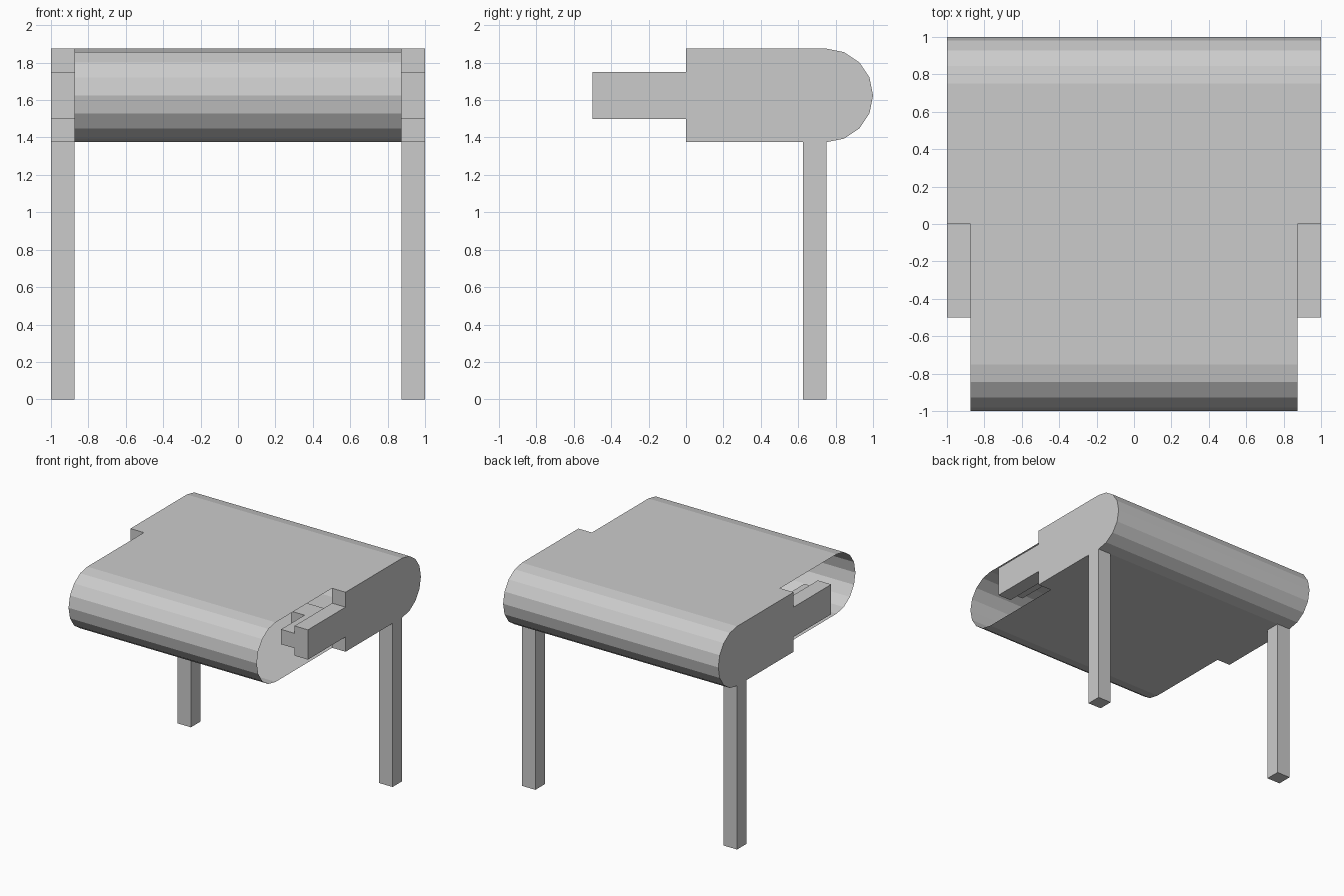
import bpy, bmesh
from math import sin, cos, pi
from mathutils import Vector

cube = bpy.data.objects.get("Cube")
if cube:
    bpy.data.objects.remove(cube, do_unlink=True)

grey = bpy.data.materials.new("plain grey")
grey.use_nodes = True
color = (0.6, 0.6, 0.6, 1)
grey.diffuse_color = color
grey.node_tree.nodes["Principled BSDF"].inputs["Base Color"].default_value = color

RADIUS, MID_Z, INNER, OUTER = 0.25, 1.625, 0.875, 1.0
SEGMENTS = 8


def half_round(center, side):
    """Points (y, z) of a rounded end, from top to bottom on +y, bottom to top on -y."""
    return [(center + side * RADIUS * sin(pi * i / SEGMENTS),
             MID_Z + side * RADIUS * cos(pi * i / SEGMENTS))
            for i in range(SEGMENTS + 1)]


def extrude(name, points, direction, mirrored=True, capped=True):
    """Sweep a closed outline along a direction, optionally copied to the other side."""
    bm = bmesh.new()
    near = [bm.verts.new(p) for p in points]
    far = [bm.verts.new(Vector(p) + Vector(direction)) for p in points]
    for i in range(len(points)):
        j = (i + 1) % len(points)
        bm.faces.new((near[j], near[i], far[i], far[j]))
    if capped:
        bm.faces.new(near)
        bm.faces.new(far[::-1])
    bmesh.ops.recalc_face_normals(bm, faces=bm.faces)
    mesh = bpy.data.meshes.new(name)
    bm.to_mesh(mesh)
    bm.free()
    mesh.materials.append(grey)
    obj = bpy.data.objects.new(name, mesh)
    bpy.context.collection.objects.link(obj)
    if mirrored:
        obj.modifiers.new("Mirror", "MIRROR").use_mirror_merge = False
    return obj


# Thin open-ended sleeve with rounded front and back
sleeve = half_round(0.75, 1) + half_round(-0.75, -1)
extrude("sleeve", [(-INNER, y, z) for y, z in sleeve], (2 * INNER, 0, 0),
        mirrored=False, capped=False)

# Side panels: rounded at the back, with a tongue reaching forward
panel = half_round(0.75, 1) + [(0, 1.375), (0, 1.5), (-0.5, 1.5),
                               (-0.5, 1.75), (0, 1.75), (0, 1.875)]
extrude("side_panels", [(INNER, y, z) for y, z in panel], (OUTER - INNER, 0, 0))

# Stepped rails inside the sleeve, behind each tongue
rail = [(INNER, -0.5), (0.75, -0.5), (0.75, -0.1875),
        (0.625, -0.1875), (0.625, 0), (INNER, 0)]
extrude("inner_rails", [(x, y, 1.5625) for x, y in rail], (0, 0, 0.125))

# Square legs under the back corners
leg = [(INNER, 0.625), (OUTER, 0.625), (OUTER, 0.75), (INNER, 0.75)]
extrude("back_legs", [(x, y, 0) for x, y in leg], (0, 0, 1.375))
